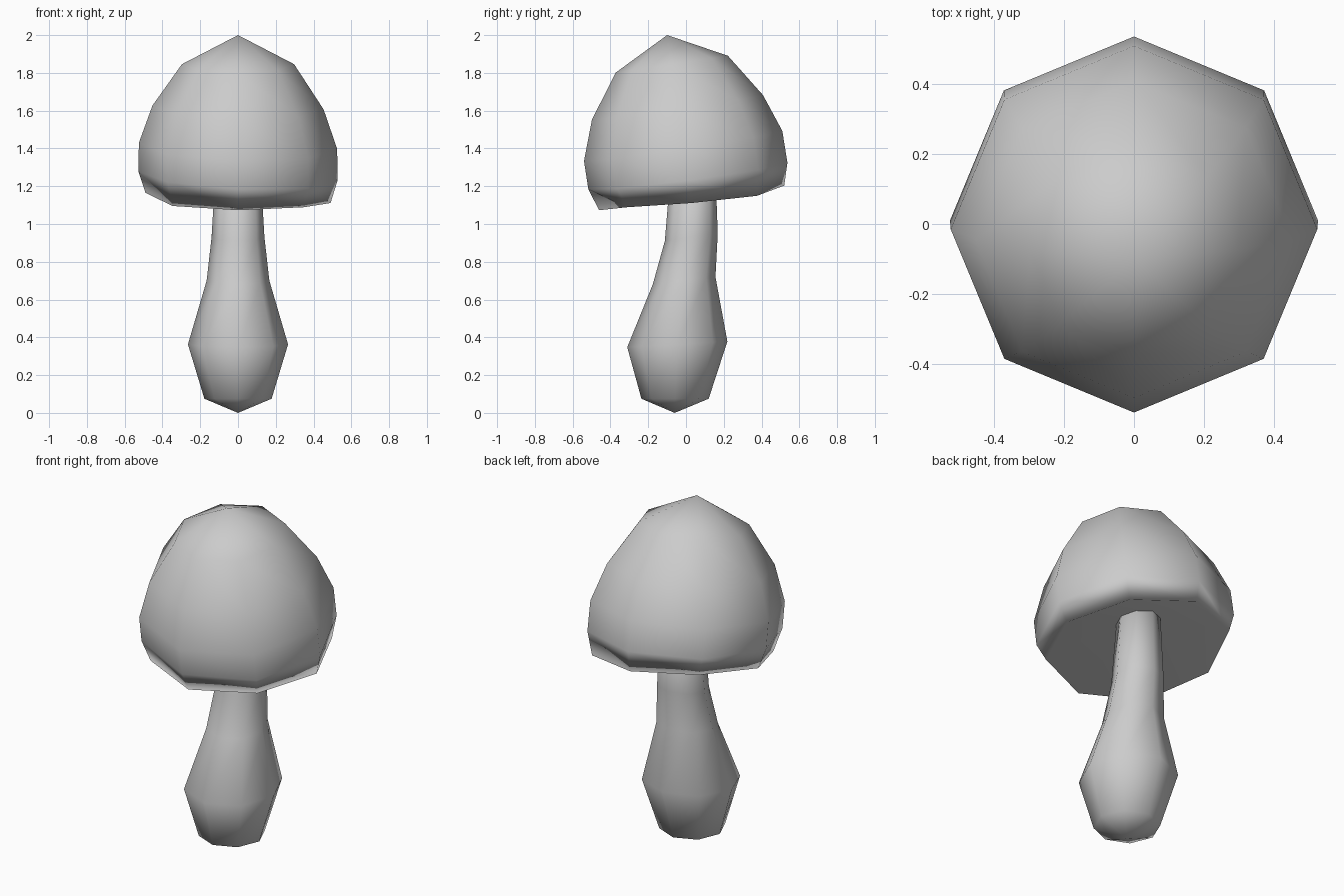
import bpy, bmesh, math

cube = bpy.data.objects.get("Cube")
if cube:
    bpy.data.objects.remove(cube)

SIDES = 8

grey = bpy.data.materials.new("plain_grey")
grey.use_nodes = True
colour = (0.6, 0.6, 0.6, 1)
grey.diffuse_color = colour
grey.node_tree.nodes["Principled BSDF"].inputs["Base Color"].default_value = colour


def lofted_part(name, rings, start, end):
    """Eight-sided tilted rings, bridged, closed by a fan to a point at each end.
    Each ring is centre y, centre z, radius, slope along x, slope along y, twist."""
    bm = bmesh.new()
    loops = []
    for cy, cz, r, slope_x, slope_y, twist in rings:
        loop = []
        for k in range(SIDES):
            a = math.tau * k / SIDES
            x, y = r * math.cos(a), r * math.sin(a)
            z = cz + slope_x * x + slope_y * y + twist * x * y
            loop.append(bm.verts.new((x, cy + y, z)))
        loops.append(loop)
    first, last = bm.verts.new(start), bm.verts.new(end)
    for k in range(SIDES):
        n = (k + 1) % SIDES
        bm.faces.new((first, loops[0][k], loops[0][n]))
        for a, b in zip(loops, loops[1:]):
            bm.faces.new((a[k], b[k], b[n], a[n]))
        bm.faces.new((last, loops[-1][n], loops[-1][k]))
    bmesh.ops.recalc_face_normals(bm, faces=bm.faces)
    for f in bm.faces:
        f.smooth = True
    mesh = bpy.data.meshes.new(name)
    bm.to_mesh(mesh)
    bm.free()
    mesh.materials.append(grey)
    obj = bpy.data.objects.new(name, mesh)
    bpy.context.collection.objects.link(obj)
    return obj


# Domed cap, leaning forward, with a hollowed underside
cap = lofted_part("cap", [
    (-0.075, 1.846, 0.297, 0.0, 0.15, 0),
    (-0.045, 1.617, 0.453, -0.022, 0.143, 0),
    (-0.015, 1.413, 0.525, -0.03, 0.152, 0),
    (0.01, 1.254, 0.527, -0.045, 0.133, 0),
    (0.03, 1.138, 0.49, -0.055, 0.133, -0.13),
], (0, -0.1, 2.0), (0, 0.03, 1.34))
# Large faces lead the shading, so the underside stays even
cap.modifiers.new("even_underside", 'WEIGHTED_NORMAL')

# Bulbous stem bending backwards into the cap
lofted_part("stem", [
    (-0.058, 0.075, 0.178, 0.0, 0.0, 0),
    (-0.046, 0.363, 0.265, 0.0, 0.057, 0),
    (-0.01, 0.70, 0.166, 0.0, 0.12, 0),
    (0.028, 0.93, 0.14, 0.0, 0.14, 0),
    (0.038, 1.35, 0.115, 0.0, 0.14, 0),
], (0, -0.06, 0), (0, 0.038, 1.36))
